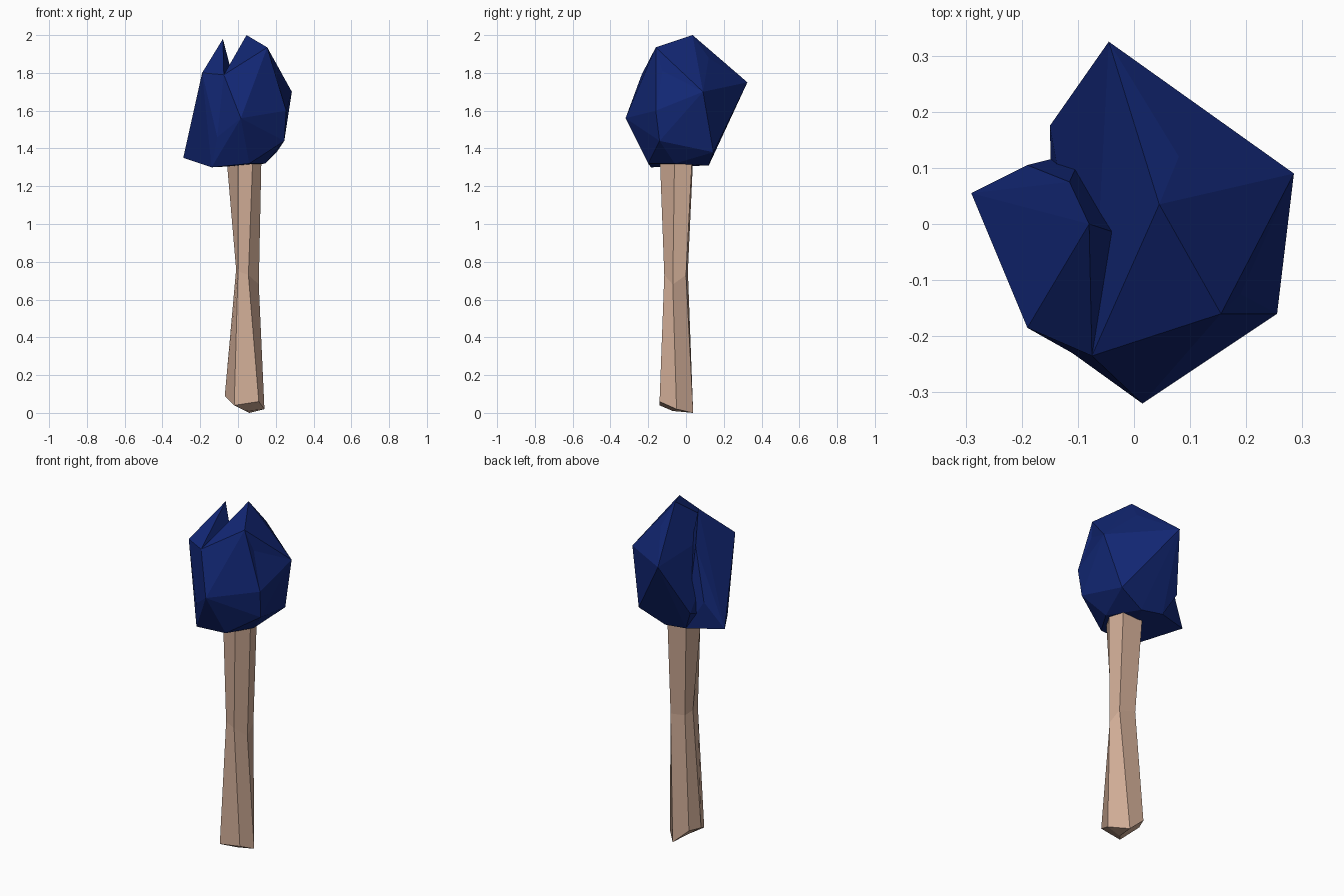
import bpy, bmesh
from mathutils import Vector

if "Cube" in bpy.data.objects:
    bpy.data.objects.remove(bpy.data.objects["Cube"])


def material(name, rgb):
    m = bpy.data.materials.new(name)
    m.diffuse_color = (*rgb, 1)
    m.use_nodes = True
    m.node_tree.nodes["Principled BSDF"].inputs["Base Color"].default_value = m.diffuse_color
    return m


def finish(name, bm, mat):
    bmesh.ops.recalc_face_normals(bm, faces=bm.faces)
    me = bpy.data.meshes.new(name)
    bm.to_mesh(me)
    bm.free()
    me.materials.append(mat)
    ob = bpy.data.objects.new(name, me)
    bpy.context.collection.objects.link(ob)
    return ob


def rock(name, points, mat, dents=()):
    """Faceted lump round the points; each dent pokes one facet to a new point."""
    bm = bmesh.new()
    for p in points:
        bm.verts.new(p)
    res = bmesh.ops.convex_hull(bm, input=bm.verts)
    loose = {v for v in res["geom_interior"] if isinstance(v, bmesh.types.BMVert)}
    bmesh.ops.delete(bm, geom=list(loose), context="VERTS")
    for corners, target in dents:
        mid = sum((Vector(c) for c in corners), Vector()) / len(corners)
        face = min(bm.faces, key=lambda f: (f.calc_center_median() - mid).length)
        r = bmesh.ops.poke(bm, faces=[face])
        r["verts"][0].co = target
    return finish(name, bm, mat)


blue = material("deep blue", (0.006, 0.020, 0.175))
tan = material("pale tan", (0.64, 0.42, 0.31))

# Crown corners
back, right = (-.045, .325, 1.75), (.285, .09, 1.70)
right_front, front = (.255, -.16, 1.60), (.015, -.32, 1.56)
left_top, left_tip = (-.19, -.185, 1.80), (-.29, .055, 1.35)
peak, second_peak = (.045, .035, 2.0), (-.08, 0, 1.98)
shoulder, crease = (.155, -.16, 1.935), (-.075, -.235, 1.79)
low_front, low_back = (-.11, -.23, 1.46), (-.15, .175, 1.45)
base = [(-.14, -.185, 1.30), (.06, -.2, 1.32), (.145, -.06, 1.32),
        (.05, .12, 1.31), (-.09, .13, 1.33)]

# Main lobe with two hollowed facets, and the left lobe beside the notch
crown = rock("crown", [back, right, right_front, front, peak, shoulder, crease,
                       low_front, low_back, (.245, -.14, 1.44),
                       (.205, .145, 1.38)] + base, blue,
             dents=[((peak, back, right), (.08, .12, 1.88)),
                    ((shoulder, right, right_front), (.19, -.125, 1.81))])
lobe = rock("left_lobe", [left_top, left_tip, second_peak, crease, low_front,
                          base[0], base[4], (-.115, .075, 1.80),
                          (-.19, .105, 1.50), (-.02, -.02, 1.75)], blue)

# Merge the lobes into one solid
mod = crown.modifiers.new("merge", "BOOLEAN")
mod.operation, mod.object, mod.solver = "UNION", lobe, "EXACT"
bpy.context.view_layer.objects.active = crown
bpy.ops.object.modifier_apply(modifier=mod.name)
bpy.data.objects.remove(lobe)

# Trunk: three six-sided rings, pinched in the middle, with a chipped foot
rings = [
    [(-.07, -.04, .09), (-.02, -.14, .04), (.11, -.14, .06),
     (.14, -.05, .02), (.06, .038, 0), (-.04, .03, .09)],
    [(-.01, -.05, .76), (0, -.11, .75), (.055, -.115, .73),
     (.11, -.07, .68), (.1, 0, .73), (0, .01, .75)],
    [(-.065, -.06, 1.4), (0, -.14, 1.4), (.08, -.14, 1.4),
     (.125, -.06, 1.4), (.1, .035, 1.4), (-.03, .04, 1.4)]]
bm = bmesh.new()
loops = [[bm.verts.new(p) for p in ring] for ring in rings]
for lo, hi in zip(loops, loops[1:]):
    for i in range(6):
        j = (i + 1) % 6
        bm.faces.new((lo[i], lo[j], hi[j], hi[i]))
foot = bm.verts.new((.04, -.07, .01))
for i in range(6):
    bm.faces.new((loops[0][(i + 1) % 6], loops[0][i], foot))
bm.faces.new(loops[-1])
finish("trunk", bm, tan)
